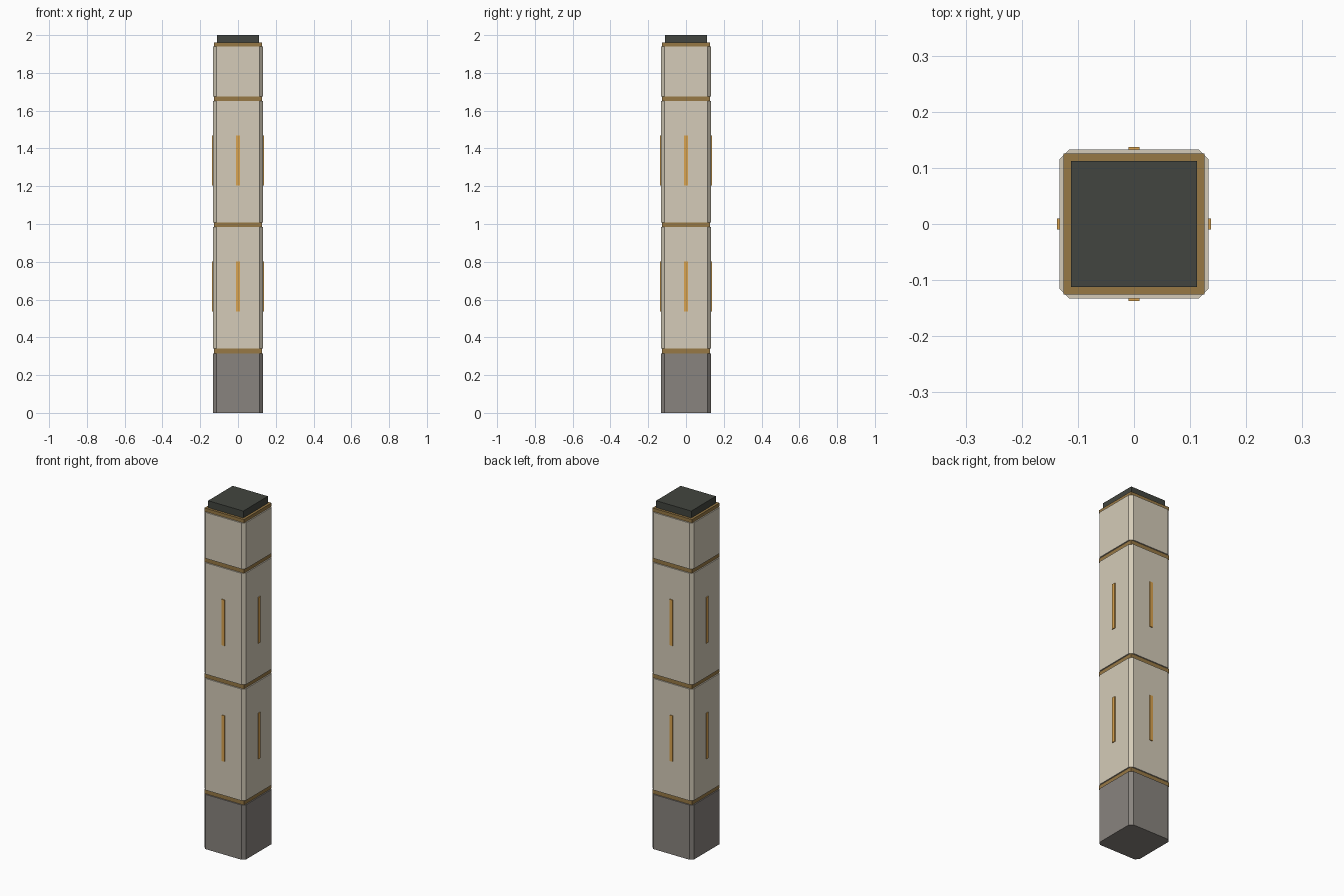
import bpy, bmesh
from math import pi
from mathutils import Matrix

if "Cube" in bpy.data.objects:
    bpy.data.objects.remove(bpy.data.objects["Cube"])


def material(name, rgb):
    m = bpy.data.materials.new(name)
    m.diffuse_color = (*rgb, 1)
    m.use_nodes = True
    m.node_tree.nodes["Principled BSDF"].inputs["Base Color"].default_value = m.diffuse_color
    return m


CREAM = material("cream", (0.66, 0.60, 0.48))
STONE = material("stone", (0.25, 0.23, 0.21))
BRASS = material("brass", (0.31, 0.19, 0.06))
DARK = material("dark", (0.055, 0.06, 0.05))
GLOW = material("amber", (0.70, 0.37, 0.08))


def finish(name, bm, mat):
    bmesh.ops.recalc_face_normals(bm, faces=bm.faces)
    me = bpy.data.meshes.new(name)
    bm.to_mesh(me)
    bm.free()
    me.materials.append(mat)
    ob = bpy.data.objects.new(name, me)
    bpy.context.collection.objects.link(ob)
    return ob


def block(name, half, z0, z1, mat, chamfer=0.0):
    """Square prism with optionally cut vertical corners."""
    h, c = half, half - chamfer
    if chamfer:
        pts = [(c, -h), (h, -c), (h, c), (c, h), (-c, h), (-h, c), (-h, -c), (-c, -h)]
    else:
        pts = [(h, -h), (h, h), (-h, h), (-h, -h)]
    bm = bmesh.new()
    lo = [bm.verts.new((x, y, z0)) for x, y in pts]
    hi = [bm.verts.new((x, y, z1)) for x, y in pts]
    bm.faces.new(lo[::-1])
    bm.faces.new(hi)
    n = len(pts)
    for i in range(n):
        j = (i + 1) % n
        bm.faces.new((lo[i], lo[j], hi[j], hi[i]))
    return finish(name, bm, mat)


# Core, visible as the cap and slightly under the base
block("core", 0.112, 0.001, 2.0, DARK)

# Stone base and cream casing sections
block("base", 0.133, 0.0, 0.315, STONE, 0.018)
block("lower_casing", 0.133, 0.34, 0.983, CREAM, 0.018)
block("middle_casing", 0.133, 1.008, 1.65, CREAM, 0.018)
block("upper_casing", 0.133, 1.675, 1.94, CREAM, 0.018)

# Brass bands in the joints
for i, (z0, z1) in enumerate([(0.315, 0.34), (0.983, 1.008), (1.65, 1.675), (1.94, 1.96)]):
    block(f"band_{i + 1}", 0.126, z0, z1, BRASS)

# Amber light strips on all four sides of the two tall sections
for name, zc in (("lower", 0.67), ("upper", 1.337)):
    for k in range(4):
        bm = bmesh.new()
        mat = (Matrix.Rotation(k * pi / 2, 4, 'Z') @ Matrix.Translation((0, -0.132, zc))
               @ Matrix.Diagonal((0.02, 0.011, 0.264, 1)))
        bmesh.ops.create_cube(bm, size=1, matrix=mat)
        finish(f"{name}_light_strip_{k + 1}", bm, GLOW)
